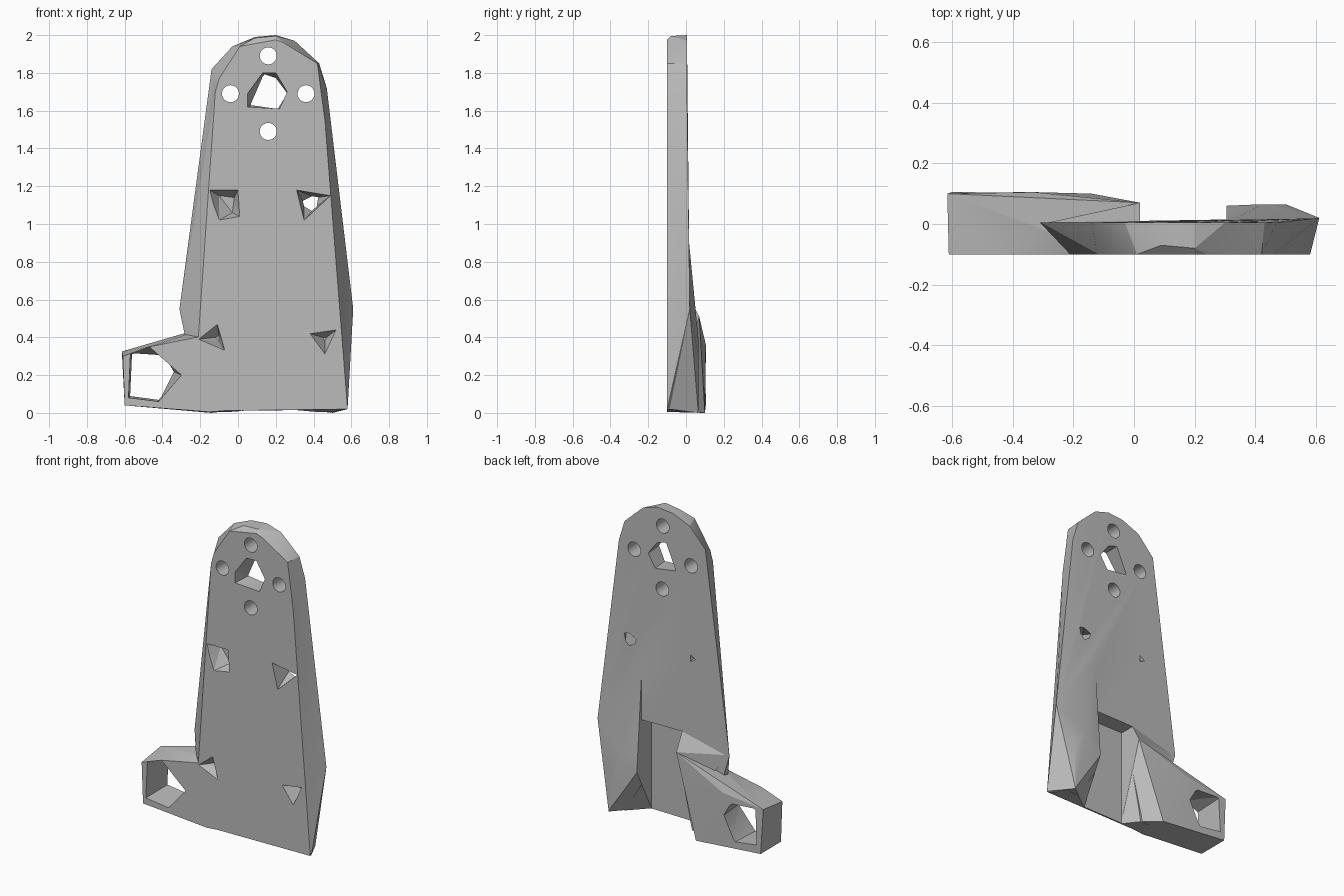
import bpy, bmesh
from math import radians, sin, cos, pi

cube = bpy.data.objects.get("Cube")
if cube:
    bpy.data.objects.remove(cube, do_unlink=True)

grey = bpy.data.materials.new("plain_grey")
grey.use_nodes = True
grey.diffuse_color = (0.5, 0.5, 0.5, 1)
grey.node_tree.nodes["Principled BSDF"].inputs["Base Color"].default_value = (0.5, 0.5, 0.5, 1)

FRONT = -0.1


def hull(name, points):
    """Convex solid around a handful of corner points."""
    bm = bmesh.new()
    for p in points:
        bm.verts.new(p)
    res = bmesh.ops.convex_hull(bm, input=bm.verts[:])
    spare = [v for v in bm.verts if not v.link_faces]
    bmesh.ops.delete(bm, geom=spare, context='VERTS')
    bmesh.ops.recalc_face_normals(bm, faces=bm.faces[:])
    mesh = bpy.data.meshes.new(name)
    bm.to_mesh(mesh)
    bm.free()
    mesh.materials.append(grey)
    obj = bpy.data.objects.new(name, mesh)
    bpy.context.collection.objects.link(obj)
    return obj


def at(y, outline):
    return [(x, y, z) for x, z in outline]


def combine(target, tool, operation):
    """Apply a boolean and discard the tool."""
    tool.hide_render = True
    mod = target.modifiers.new("shape", 'BOOLEAN')
    mod.operation, mod.object, mod.solver = operation, tool, 'EXACT'
    bpy.context.view_layer.objects.active = target
    bpy.ops.object.modifier_apply(modifier=mod.name)
    bpy.data.objects.remove(tool, do_unlink=True)


# Tall tapered plate with a rounded head
plate = hull("mounting_bracket",
    at(FRONT, [(-.2, .01), (-.21, .4), (-.12, 1.7), (-.1, 1.77), (.01, 1.94),
               (.2, 1.975), (.24, 1.96), (.42, 1.85), (.46, 1.55), (.58, .02)])
    + at(0.005, [(-.2, .4), (-.31, .55), (-.14, 1.82), (-.03, 1.94), (.09, 1.99),
                 (.2, 2.0), (.3, 1.97), (.43, 1.85), (.47, 1.72), (.485, 1.56),
                 (-.15, .005), (.5, .005)])
    + [(.09, -.07, 1.985), (.2, -.08, 1.995), (.61, .02, .55)])

# Side arm at the lower right of the model
arm = hull("side_arm",
    at(FRONT, [(-.6, .04), (-.61, .3), (-.47, .35), (-.2, .39), (.03, .45),
               (.03, .02), (-.15, .005)])
    + [(-.615, .1, .325), (-.6, .105, .04), (-.33, .105, .36), (-.14, .1, 0),
       (.02, .07, .51), (-.2, .01, .42)])

# Sloping shoulder that blends the arm into the plate
shoulder = hull("shoulder", [(-.305, 0, .55), (.02, .07, .51), (.02, .0, .64),
                             (-.2, .02, .41), (.02, -.03, .4), (-.2, -.03, .5)])

# Raised rib on the other side of the rear channel
rib = hull("rear_rib", [(.305, 0, 1.07), (.305, .06, .3), (.5, .065, 0),
                        (.42, .065, .4), (.305, -.09, .02), (.61, .02, .55),
                        (.58, -.09, .02), (.45, -.02, 1.0), (.5, .065, .3)])
for part in (arm, shoulder, rib):
    combine(plate, part, 'UNION')

# Rear channel with splayed lower walls
cutters = [
    hull("channel", [(x, y, z) for x in (.02, .305) for y in (-.088, .3)
                     for z in (-.05, .62)]),
    hull("rib_splay", [(.304, -.1, -.002), (.695, .22, -.002),
                       (.304, .22, .6), (.304, .22, -.002)]),
    hull("arm_splay", [(.021, -.1, -.002), (-.175, .2, -.002),
                       (.021, .155, .77), (.021, .22, -.002)]),
]

# Four round bolt holes around the head centre
for k in range(4):
    hx, hz = .16 + .2 * cos(k * pi / 2), 1.69 + .2 * sin(k * pi / 2)
    ring = [(hx + .045 * cos(a * pi / 12), hz + .045 * sin(a * pi / 12)) for a in range(24)]
    cutters.append(hull("bolt_hole", at(-.2, ring) + at(.2, ring)))

# Irregular openings: front outline, rear outline and depth
openings = [
    ([(.05, 1.62), (.05, 1.69), (.13, 1.8), (.2, 1.8), (.26, 1.7), (.22, 1.61)],
     [(.07, 1.63), (.14, 1.79), (.2, 1.77), (.26, 1.69), (.21, 1.61)], .02),
    ([(-.58, .08), (-.57, .31), (-.47, .35), (-.3, .2), (-.42, .06)],
     [(-.57, .09), (-.56, .31), (-.39, .3), (-.345, .22), (-.42, .07)], .13),
    ([(-.15, 1.18), (0, 1.18), (.01, 1.04), (-.1, 1.02), (-.13, 1.1)],
     [(-.1, 1.15), (-.02, 1.14), (-.03, 1.06)], -.03),
    ([(.31, 1.18), (.49, 1.15), (.35, 1.02)],
     [(.35, 1.11), (.41, 1.14), (.4, 1.08)], .04),
    ([(-.21, .39), (-.11, .47), (-.07, .33)], [(-.12, .4), (-.1, .41), (-.1, .38)], -.02),
    ([(.38, .42), (.52, .44), (.46, .31)], [(.45, .4), (.47, .4), (.46, .38)], -.02),
]
for front, rear, depth in openings:
    cutters.append(hull("opening", at(FRONT - .002, front) + at(depth, rear)))

# Small triangular recess on the rear
cutters.append(hull("rear_recess", at(.05, [(-.11, 1.1), (-.02, 1.16), (-.02, 1.05)])
                    + [(-.05, -.02, 1.1)]))

for cutter in cutters:
    combine(plate, cutter, 'DIFFERENCE')

bpy.ops.object.select_all(action='DESELECT')
plate.select_set(True)
bpy.context.view_layer.objects.active = plate
bpy.ops.object.shade_smooth_by_angle(angle=radians(20))
